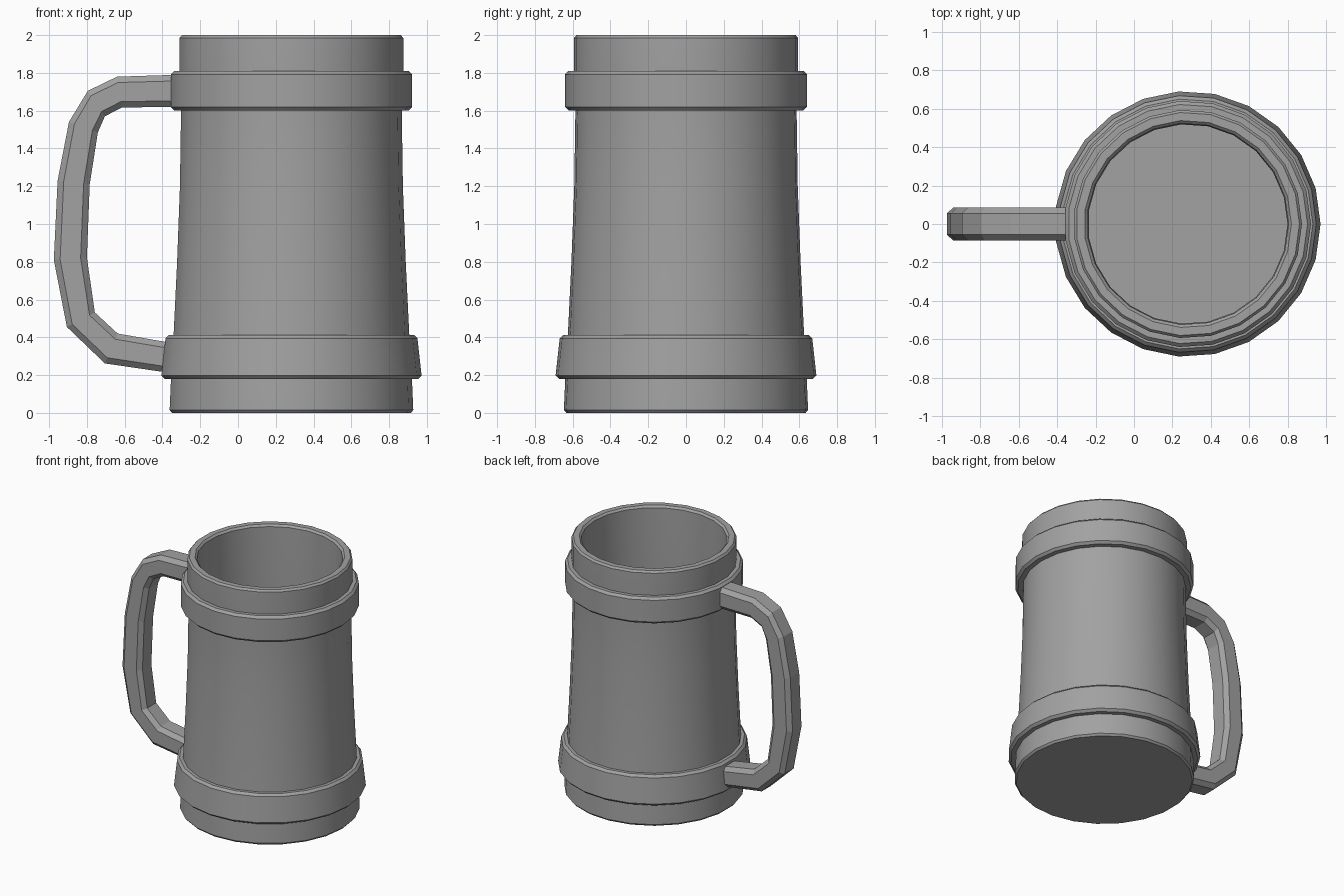
import bpy, bmesh, math

if "Cube" in bpy.data.objects:
    bpy.data.objects.remove(bpy.data.objects["Cube"], do_unlink=True)

SIDES = 23
AXIS_X = 0.28

grey = bpy.data.materials.new("mid grey")
grey.use_nodes = True
COLOUR = (0.36, 0.36, 0.36, 1)
grey.diffuse_color = COLOUR
grey.node_tree.nodes["Principled BSDF"].inputs["Base Color"].default_value = COLOUR


def skin(name, rings, closed, smooth):
    """Join rings of points with quads; close the chain or cap both ends."""
    bm = bmesh.new()
    loops = [[bm.verts.new(p) for p in ring] for ring in rings]
    count = len(loops[0])
    pairs = list(zip(loops, loops[1:]))
    if closed:
        pairs.append((loops[-1], loops[0]))
    else:
        bm.faces.new(loops[0])
        bm.faces.new(loops[-1])
    for a, b in pairs:
        for i in range(count):
            j = (i + 1) % count
            bm.faces.new((a[i], a[j], b[j], b[i]))
    bmesh.ops.recalc_face_normals(bm, faces=bm.faces[:])
    mesh = bpy.data.meshes.new(name)
    bm.to_mesh(mesh)
    bm.free()
    mesh.materials.append(grey)
    ob = bpy.data.objects.new(name, mesh)
    bpy.context.collection.objects.link(ob)
    if smooth:
        bpy.ops.object.select_all(action='DESELECT')
        ob.select_set(True)
        bpy.context.view_layer.objects.active = ob
        bpy.ops.object.shade_smooth_by_angle(angle=math.radians(30))
    return ob


def lathe(name, profile, closed=False):
    """Turn a (radius, height) profile around the mug's axis."""
    turns = [math.tau * i / SIDES for i in range(SIDES)]
    rings = [[(AXIS_X + r * math.cos(t), r * math.sin(t), z) for t in turns]
             for r, z in profile]
    return skin(name, rings, closed, True)


def band(name, low, high, r_low, r_high, r_in, c=0.018):
    """A chamfered hoop around the body."""
    lathe(name, [(r_in, low), (r_low - c, low), (r_low, low + c),
                 (r_high, high - c), (r_high - c, high), (r_in, high)], True)


# Body: outer wall, rim, inner wall and floor
outer = [(0.635, 0), (0.648, 0.015), (0.64, 0.2), (0.627, 0.41), (0.608, 0.8),
         (0.593, 1.2), (0.587, 1.6), (0.595, 1.8), (0.595, 1.985)]
rim = [(0.582, 2.0), (0.54, 2.0), (0.525, 1.985)]
inner = [(0.52, 1.6), (0.525, 1.2), (0.54, 0.8), (0.555, 0.41), (0.565, 0.12)]
lathe("mug_body", outer + rim + inner)

# Hoops
band("lower_band", 0.18, 0.413, 0.692, 0.67, 0.6)
band("upper_band", 1.602, 1.81, 0.642, 0.642, 0.56)

# Handle: chamfered bar between its outer and inner outlines
outside = [(-0.32, 1.79), (-0.64, 1.78), (-0.795, 1.705), (-0.895, 1.54),
           (-0.955, 1.23), (-0.975, 0.81), (-0.906, 0.455), (-0.705, 0.262),
           (-0.35, 0.21)]
inside = [(-0.32, 1.62), (-0.615, 1.617), (-0.705, 1.57), (-0.742, 1.485),
          (-0.785, 1.21), (-0.80, 0.823), (-0.758, 0.532), (-0.637, 0.42),
          (-0.35, 0.37)]
half = [(0, 0.056), (0.19, 0.085), (0.81, 0.085), (1, 0.056)]
section = half + [(t, -y) for t, y in reversed(half)]
rings = [[(ox + (ix - ox) * t, y, oz + (iz - oz) * t) for t, y in section]
         for (ox, oz), (ix, iz) in zip(outside, inside)]
skin("handle", rings, False, False)
